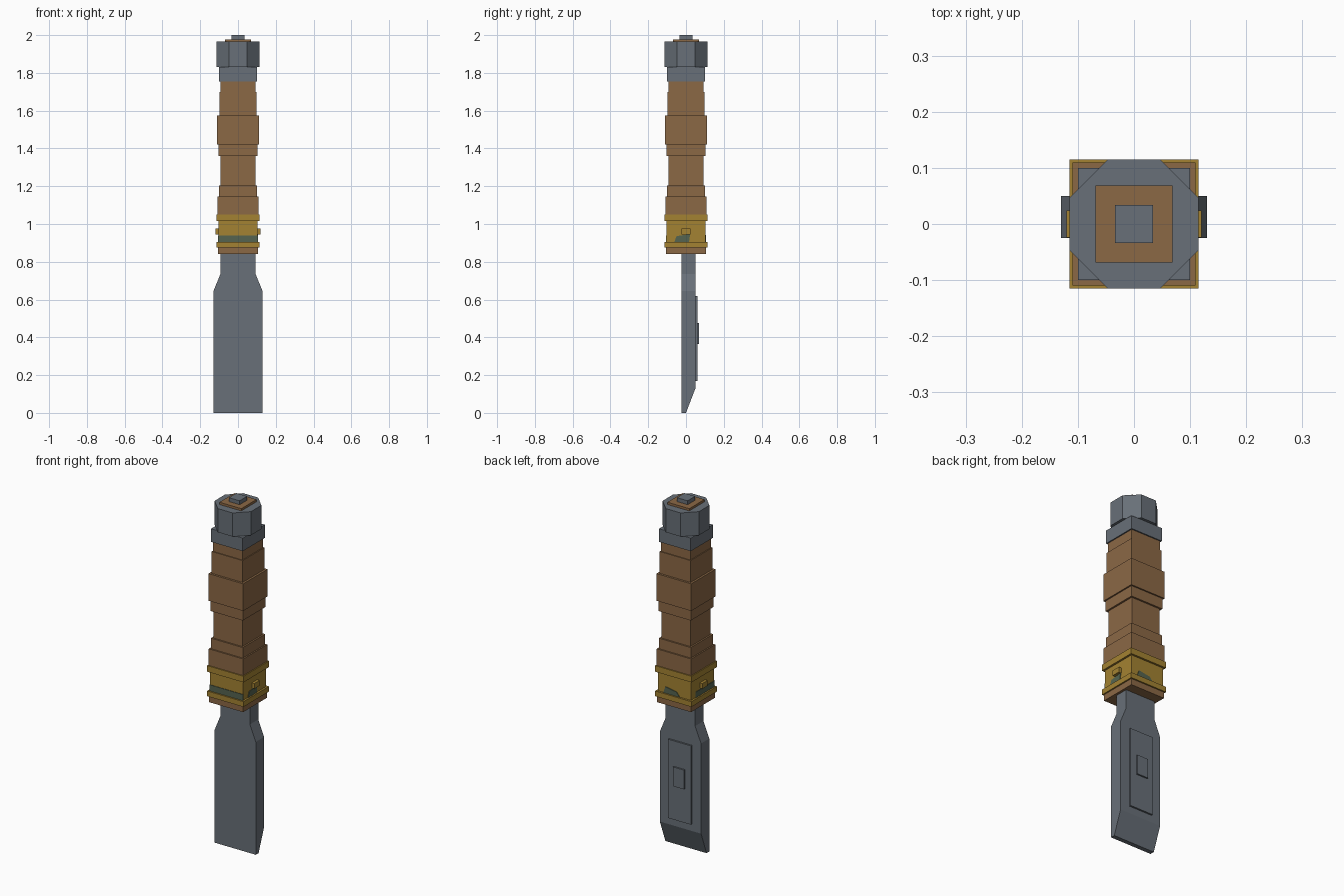
import bpy, bmesh

cube = bpy.data.objects.get("Cube")
if cube:
    bpy.data.objects.remove(cube, do_unlink=True)


def material(name, rgb):
    m = bpy.data.materials.new(name)
    m.use_nodes = True
    m.diffuse_color = (*rgb, 1)
    m.node_tree.nodes["Principled BSDF"].inputs["Base Color"].default_value = (*rgb, 1)
    return m


steel = material("steel grey", (0.14, 0.162, 0.188))
wood = material("brown wood", (0.26, 0.138, 0.06))
brass = material("brass", (0.37, 0.225, 0.032))
patina = material("green patina", (0.09, 0.127, 0.08))


def finish(name, bm, mat):
    bmesh.ops.recalc_face_normals(bm, faces=bm.faces)
    me = bpy.data.meshes.new(name)
    bm.to_mesh(me)
    bm.free()
    me.materials.append(mat)
    ob = bpy.data.objects.new(name, me)
    bpy.context.collection.objects.link(ob)
    return ob


def prism(name, points, offset, mat):
    """Extrude a closed outline of 3D points along an offset."""
    bm = bmesh.new()
    face = bm.faces.new([bm.verts.new(p) for p in points])
    new = bmesh.ops.extrude_face_region(bm, geom=[face])["geom"]
    bmesh.ops.translate(bm, vec=offset, verts=[v for v in new if isinstance(v, bmesh.types.BMVert)])
    return finish(name, bm, mat)


def box(name, x, y, z, mat):
    outline = [(x[0], y[0], z[0]), (x[1], y[0], z[0]), (x[1], y[1], z[0]), (x[0], y[1], z[0])]
    return prism(name, outline, (0, 0, z[1] - z[0]), mat)


def block(name, half, z0, z1, mat):
    return box(name, (-half, half), (-half, half), (z0, z1), mat)


# Blade: shouldered outline, with the cutting edge ground on the back
right = [(0.13, 0), (0.13, 0.13), (0.13, 0.645), (0.093, 0.735), (0.093, 0.85)]
outline = right + [(-x, z) for x, z in reversed(right)]
blade = prism("blade", [(x, -0.025, z) for x, z in outline], (0, 0.075, 0), steel)
for v in blade.data.vertices:
    if v.co.z < 0.01 and v.co.y > 0:
        v.co.y = 0.0
# The back is split where the ground edge meets the flat
bm = bmesh.new()
bm.from_mesh(blade.data)
bmesh.ops.connect_verts(bm, verts=[v for v in bm.verts if v.co.y > 0 and abs(v.co.z - 0.13) < 0.01])
bmesh.ops.recalc_face_normals(bm, faces=bm.faces)
bm.to_mesh(blade.data)
bm.free()

# Raised panels on the back of the blade
box("blade_panel", (-0.073, 0.073), (0.045, 0.06), (0.17, 0.62), steel)
box("blade_panel_boss", (-0.035, 0.035), (0.055, 0.069), (0.365, 0.475), steel)

# Ferrule and stepped handle, from the bottom up
sections = [
    ("handle_base", 0.107, 0.84, 0.875, wood),
    ("ferrule_lower_rim", 0.115, 0.875, 0.905, brass),
    ("ferrule_body", 0.104, 0.905, 1.015, brass),
    ("ferrule_upper_rim", 0.115, 1.015, 1.05, brass),
    ("handle_collar", 0.109, 1.05, 1.145, wood),
    ("handle_lower_step", 0.101, 1.145, 1.205, wood),
    ("handle_waist", 0.092, 1.205, 1.36, wood),
    ("handle_middle_step", 0.102, 1.36, 1.42, wood),
    ("handle_swell", 0.11, 1.42, 1.575, wood),
    ("handle_upper_grip", 0.098, 1.575, 1.70, wood),
    ("handle_neck", 0.093, 1.70, 1.755, wood),
    ("pommel_collar", 0.10, 1.755, 1.83, steel),
    ("pommel_washer", 0.069, 1.965, 1.978, wood),
    ("pommel_stud", 0.034, 1.978, 2.0, steel),
]
for section in sections:
    block(*section)

# Eight-sided striking cap
a, b = 0.115, 0.047
octagon = [(a, -b), (a, b), (b, a), (-b, a), (-a, b), (-a, -b), (-b, -a), (b, -a)]
prism("pommel_cap", [(x, y, 1.83) for x, y in octagon], (0, 0, 0.135), steel)

# Ferrule side pins
for side, s in (("left", 1), ("right", -1)):
    box(f"{side}_ferrule_pin", sorted((s * 0.10, s * 0.12)), (-0.024, 0.024), (0.945, 0.975), brass)

# Patina stains: thin plates low on the ferrule
box("front_patina", (-0.105, 0.105), (-0.107, -0.102), (0.905, 0.94), patina)
box("right_patina", (-0.107, -0.102), (-0.105, 0.065), (0.905, 0.938), patina)
prism("left_patina", [(0.102, -0.062, 0.905), (0.102, 0.016, 0.905), (0.102, 0.022, 0.946),
                      (0.102, -0.05, 0.936)], (0.005, 0, 0), patina)
prism("back_patina", [(0.07, 0.102, 0.905), (-0.035, 0.102, 0.905), (-0.015, 0.102, 0.93),
                      (0.055, 0.102, 0.942)], (0, 0.005, 0), patina)
